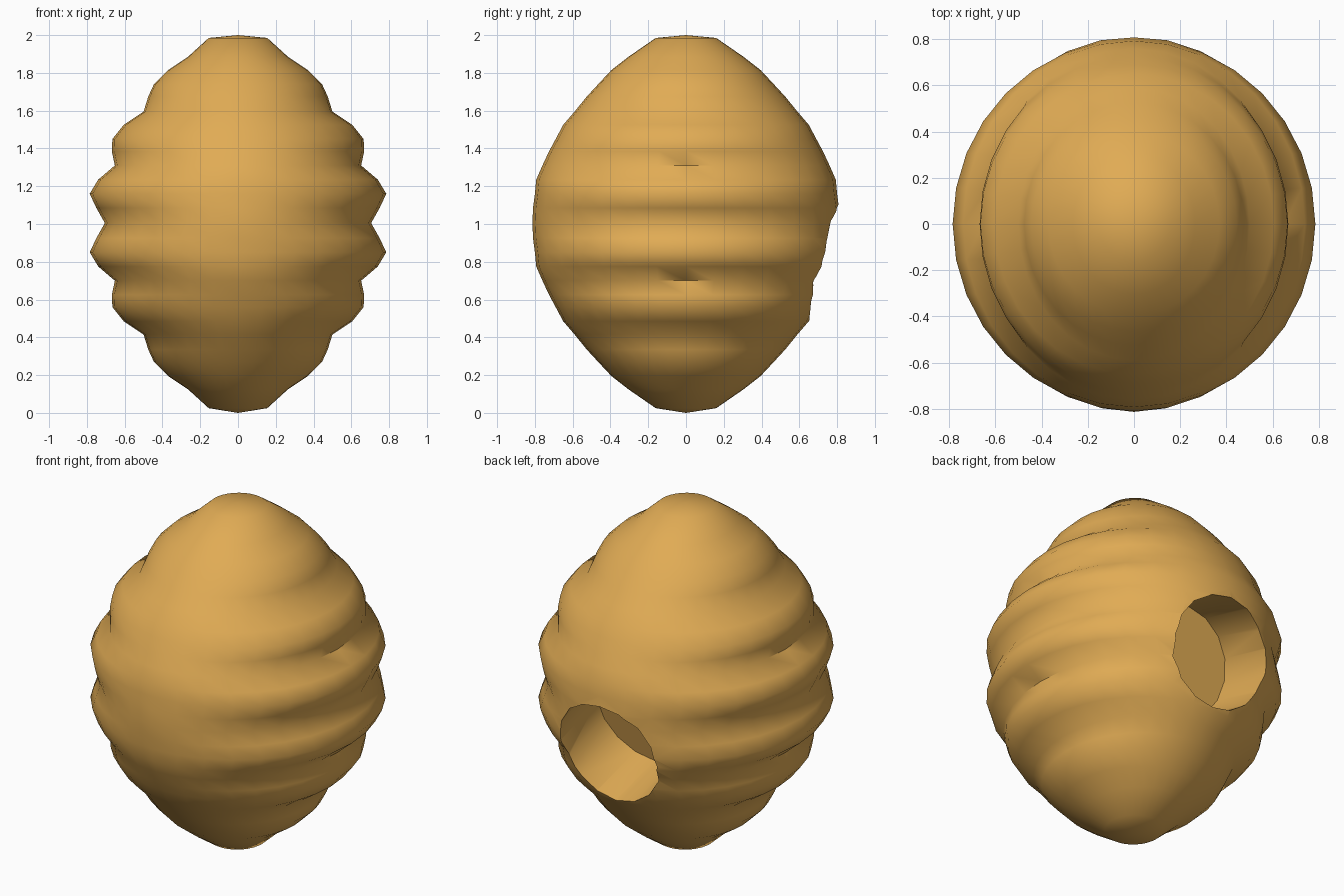
import bpy, bmesh, math
from mathutils import Vector

if "Cube" in bpy.data.objects:
    bpy.data.objects.remove(bpy.data.objects["Cube"])

# Upper half of the hive: height, half width in x, half width in y
UPPER = [(1.985, 0.155, 0.16), (1.885, 0.265, 0.305), (1.815, 0.37, 0.395), (1.74, 0.445, 0.465),
         (1.675, 0.475, 0.525), (1.595, 0.50, 0.59), (1.525, 0.605, 0.65), (1.45, 0.665, 0.69),
         (1.385, 0.668, 0.725), (1.31, 0.652, 0.76), (1.235, 0.74, 0.793), (1.16, 0.785, 0.80),
         (1.085, 0.75, 0.81)]
MID = 1.005
SIDES = 32
rings = UPPER + [(MID, 0.705, 0.813)] + [(2 * MID - z, a, b) for z, a, b in reversed(UPPER)]


def finish(name, bm):
    bmesh.ops.recalc_face_normals(bm, faces=bm.faces)
    mesh = bpy.data.meshes.new(name)
    bm.to_mesh(mesh)
    bm.free()
    obj = bpy.data.objects.new(name, mesh)
    bpy.context.collection.objects.link(obj)
    return obj


# Hive body: stacked elliptical rings, ridges strong at the sides and faint front and back
bm = bmesh.new()
loops = []
for z, a, b in rings:
    loops.append([bm.verts.new((a * math.cos(2 * math.pi * i / SIDES),
                                b * math.sin(2 * math.pi * i / SIDES), z)) for i in range(SIDES)])
top, bottom = bm.verts.new((0, 0, 2.0)), bm.verts.new((0, 0, 0.0))
for i in range(SIDES):
    j = (i + 1) % SIDES
    for up, low in zip(loops, loops[1:]):
        bm.faces.new((up[i], low[i], low[j], up[j]))
    bm.faces.new((top, loops[0][i], loops[0][j]))
    bm.faces.new((bottom, loops[-1][j], loops[-1][i]))
hive = finish("hive_body", bm)

mat = bpy.data.materials.new("honey")
mat.diffuse_color = (0.75, 0.41, 0.09, 1)
mat.use_nodes = True
mat.node_tree.nodes["Principled BSDF"].inputs["Base Color"].default_value = mat.diffuse_color
hive.data.materials.append(mat)

# Entrance: flat-bottomed round hole at the back, facing slightly down
axis = Vector((0, 0.965, -0.262)).normalized()
inner, outer = -0.36, 0.4
bm = bmesh.new()
bmesh.ops.create_cone(bm, cap_ends=True, segments=16, radius1=0.315, radius2=0.315, depth=outer - inner)
cutter = finish("entrance_cutter", bm)
cutter.data.materials.append(mat)
cutter.rotation_euler = axis.to_track_quat('Z', 'X').to_euler()
cutter.location = Vector((0, 0.725, 0.80)) + axis * (inner + outer) / 2
cutter.hide_render = True
bpy.context.view_layer.update()

cut = hive.modifiers.new("entrance", 'BOOLEAN')
cut.operation, cut.object, cut.solver = 'DIFFERENCE', cutter, 'EXACT'
bpy.context.view_layer.objects.active = hive
bpy.ops.object.select_all(action='DESELECT')
hive.select_set(True)
bpy.ops.object.modifier_apply(modifier=cut.name)
bpy.data.objects.remove(cutter)
bpy.ops.object.shade_smooth_by_angle(angle=math.radians(60))
